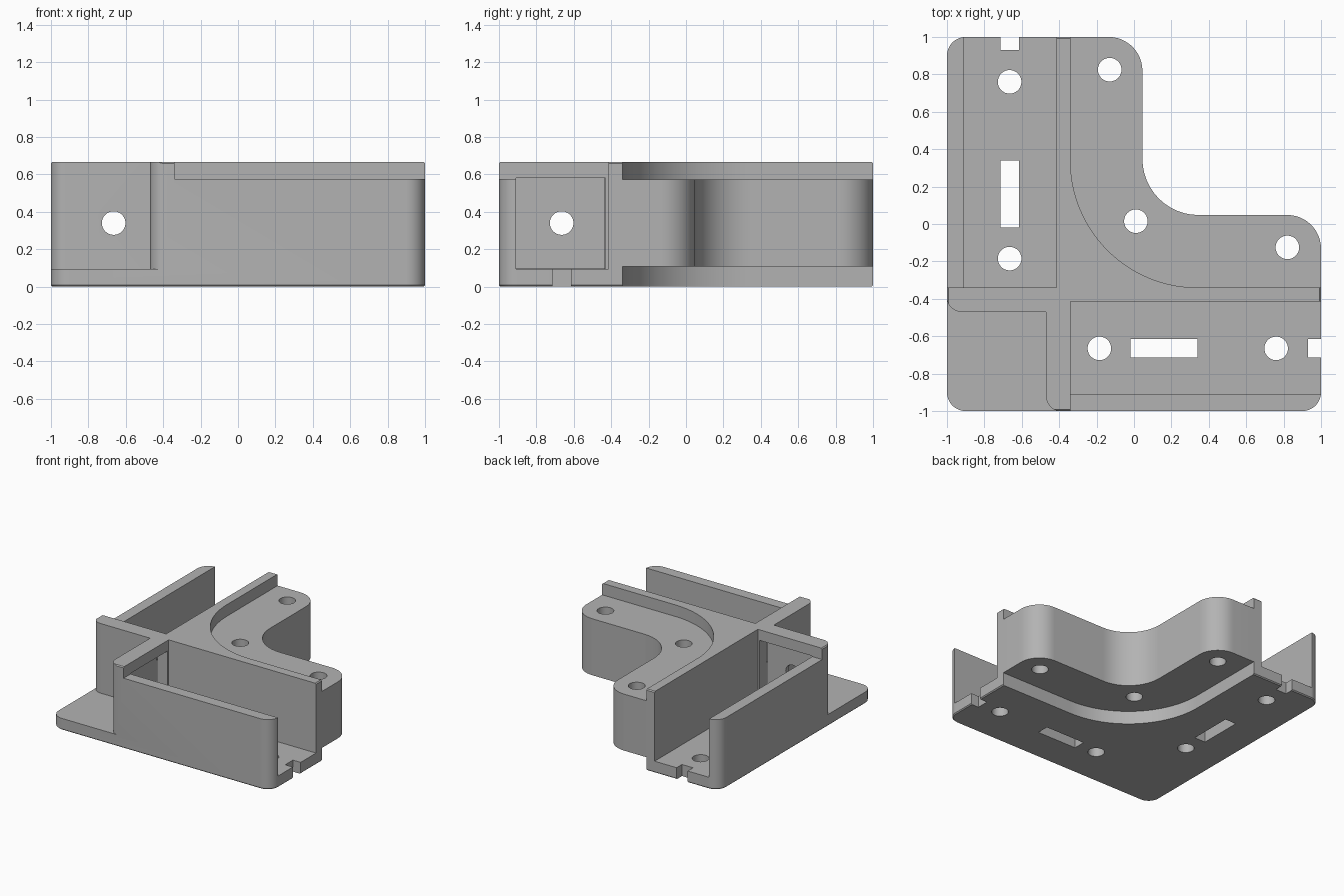
import bpy, bmesh
from math import pi, tan, cos, sin, atan2
from mathutils import Vector, Matrix

if "Cube" in bpy.data.objects:
    bpy.data.objects.remove(bpy.data.objects["Cube"])

HEIGHT, FLOOR, LEDGE, RECESS = 0.667, 0.095, 0.572, 0.108
INNER, RIB, STEP, OUTER = -0.34, -0.415, -0.47, -0.91
LANE, HOLE_R = -0.665, 0.063


def rounded(corners, steps=12):
    """Outline from (x, y, radius) corners, each rounded by an arc."""
    pts = []
    for i, (x, y, r) in enumerate(corners):
        p = Vector((x, y))
        if not r:
            pts.append(p)
            continue
        a = (Vector(corners[i - 1][:2]) - p).normalized()
        b = (Vector(corners[(i + 1) % len(corners)][:2]) - p).normalized()
        half = a.angle(b) / 2
        centre = p + (a + b).normalized() * (r / sin(half))
        s = p + a * (r / tan(half)) - centre
        e = p + b * (r / tan(half)) - centre
        start = atan2(s.y, s.x)
        sweep = (atan2(e.y, e.x) - start + pi) % (2 * pi) - pi
        for k in range(steps + 1):
            t = start + sweep * k / steps
            pts.append(centre + Vector((cos(t), sin(t))) * r)
    return pts


def prism(name, pts, z0, z1, chamfer=0):
    bm = bmesh.new()
    face = bm.faces.new([bm.verts.new((p[0], p[1], z0)) for p in pts])
    ext = bmesh.ops.extrude_face_region(bm, geom=[face])
    top = [g for g in ext["geom"] if isinstance(g, bmesh.types.BMVert)]
    bmesh.ops.translate(bm, verts=top, vec=(0, 0, z1 - z0))
    if chamfer:
        rims = [e for e in bm.edges if abs(e.verts[0].co.z - e.verts[1].co.z) < 1e-5]
        bmesh.ops.bevel(bm, geom=rims, offset=chamfer, segments=1, affect="EDGES")
    return finish(name, bm)


def finish(name, bm):
    bmesh.ops.recalc_face_normals(bm, faces=bm.faces)
    mesh = bpy.data.meshes.new(name)
    bm.to_mesh(mesh)
    bm.free()
    obj = bpy.data.objects.new(name, mesh)
    bpy.context.collection.objects.link(obj)
    return obj


cutters = []


def cut(pts, z0, z1):
    cutters.append(prism("cutter", pts, z0, z1))


def cut_box(x0, x1, y0, y1, z0, z1, swap):
    pts = [(x0, y0), (x1, y0), (x1, y1), (x0, y1)]
    cut([(y, x) for x, y in pts] if swap else pts, z0, z1)


def cut_hole(loc, depth, axis="Z"):
    bm = bmesh.new()
    turn = {"Z": Matrix(), "X": Matrix.Rotation(pi / 2, 4, "Y"),
            "Y": Matrix.Rotation(pi / 2, 4, "X")}[axis]
    bmesh.ops.create_cone(bm, cap_ends=True, segments=40, radius1=HOLE_R, radius2=HOLE_R,
                          depth=depth, matrix=Matrix.Translation(loc) @ turn)
    cutters.append(finish("cutter", bm))


# Solid L-shaped block with lightly broken rims
body = prism("corner_bracket", rounded([
    (-1, -1, 0.1), (1, -1, 0.1), (1, 0.048, 0.18), (0.045, 0.048, 0.3),
    (0.045, 1, 0.18), (-1, 1, 0.1)]), 0, HEIGHT, 0.008)

# Curved mounting flange: step on top and recess beneath
flange = rounded([(INNER, INNER, 0.68), (1.2, INNER, 0), (1.2, 1.2, 0), (INNER, 1.2, 0)], 32)
cut(flange, LEDGE, 1)
cut(flange, -1, RECESS)

# Open corner pad, with rounded ends on the cross walls
cut(rounded([
    (STEP, STEP, 0), (-1.001, STEP, 0.08), (-1.001, -0.3, 0), (-1.2, -0.3, 0),
    (-1.2, -1.2, 0), (-0.3, -1.2, 0), (-0.3, -1.001, 0), (STEP, -1.001, 0.08)]), FLOOR, 1)

# Features shared by both arms
for swap in (False, True):
    cut_box(INNER, 1.2, OUTER, RIB, FLOOR, 1, swap)                    # channel
    cut_box(INNER, 1.2, -1.2, RIB - 0.01, LEDGE + 0.003, 1, swap)      # low outer wall
    cut_box(-0.435, -0.3, OUTER + 0.002, -0.43, FLOOR + 0.002, 0.58, swap)  # end pocket
    cut_box(-0.02, 0.34, LANE - 0.05, LANE + 0.05, -1, 0.2, swap)      # slot
    cut_box(0.93, 1.2, LANE - 0.05, LANE + 0.05, -1, 0.2, swap)        # end notch
    for along in (-0.185, 0.76):                                       # floor holes
        cut_hole((LANE, along, 0) if swap else (along, LANE, 0), 0.4)
    cut_hole((LANE, -0.4, 0.34) if swap else (-0.4, LANE, 0.34), 0.3, "Y" if swap else "X")

# Flange holes
for x, y in ((-0.13, 0.825), (0.01, 0.015), (0.82, -0.125)):
    cut_hole((x, y, 0.3), 1)

# Carve the block, then discard the cutters
for c in cutters:
    c.hide_render = True
    mod = body.modifiers.new("carve", "BOOLEAN")
    mod.operation, mod.solver, mod.object = "DIFFERENCE", "EXACT", c
graph = bpy.context.evaluated_depsgraph_get()
carved = bpy.data.meshes.new_from_object(body.evaluated_get(graph))
body.modifiers.clear()
body.data = carved
for c in cutters:
    bpy.data.objects.remove(c)

# Plain grey finish
grey = bpy.data.materials.new("plain_grey")
grey.use_nodes = True
colour = (0.45, 0.45, 0.45, 1)
grey.diffuse_color = colour
grey.node_tree.nodes["Principled BSDF"].inputs["Base Color"].default_value = colour
carved.materials.clear()
carved.materials.append(grey)

bpy.ops.object.select_all(action="DESELECT")
body.select_set(True)
bpy.context.view_layer.objects.active = body
bpy.ops.object.shade_smooth_by_angle(angle=0.5)
